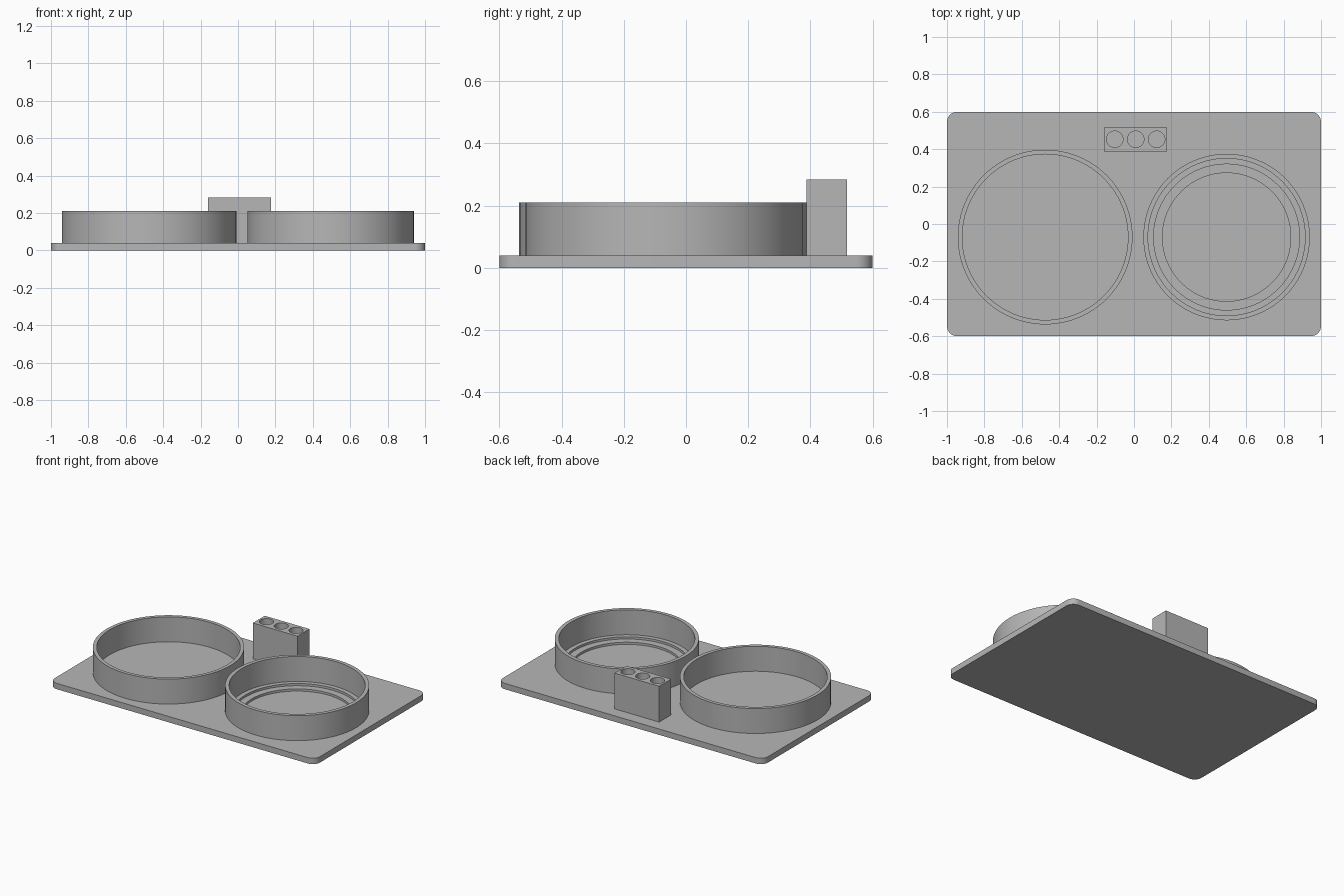
import bpy, bmesh
from math import radians

cube = bpy.data.objects.get("Cube")
if cube:
    bpy.data.objects.remove(cube, do_unlink=True)

grey = bpy.data.materials.new("plain grey")
grey.use_nodes = True
colour = (0.47, 0.47, 0.47, 1)
grey.diffuse_color = colour
grey.node_tree.nodes["Principled BSDF"].inputs["Base Color"].default_value = colour


def activate(obj):
    bpy.ops.object.select_all(action='DESELECT')
    obj.select_set(True)
    bpy.context.view_layer.objects.active = obj


def box(name, x, y, z):
    """Box from three (low, high) ranges."""
    centre = [(a + b) / 2 for a, b in (x, y, z)]
    bpy.ops.mesh.primitive_cube_add(size=1, location=centre)
    obj = bpy.context.object
    obj.name = name
    obj.scale = [b - a for a, b in (x, y, z)]
    bpy.ops.object.transform_apply(location=False, rotation=False, scale=True)
    obj.data.materials.append(grey)
    return obj


def cylinder(name, x, y, radius, low, high, sides=96):
    bpy.ops.mesh.primitive_cylinder_add(vertices=sides, radius=radius, depth=high - low,
                                        location=(x, y, (low + high) / 2))
    obj = bpy.context.object
    obj.name = name
    obj.data.materials.append(grey)
    return obj


def cut(obj, cutter):
    """Subtract the cutter and discard it."""
    cutter.hide_render = True
    mod = obj.modifiers.new("cut", 'BOOLEAN')
    mod.operation = 'DIFFERENCE'
    mod.solver = 'EXACT'
    mod.object = cutter
    activate(obj)
    bpy.ops.object.modifier_apply(modifier=mod.name)
    bpy.data.objects.remove(cutter, do_unlink=True)


def smooth(obj):
    activate(obj)
    bpy.ops.object.shade_smooth_by_angle(angle=radians(30))


PLATE_TOP, RING_TOP, RING_Y = 0.04, 0.21, -0.07

# Base plate with rounded vertical corners
plate = box("base_plate", (-1, 1), (-0.6, 0.6), (0, PLATE_TOP))
bm = bmesh.new()
bm.from_mesh(plate.data)
uprights = [e for e in bm.edges if abs(e.verts[0].co.z - e.verts[1].co.z) > 0.01]
bmesh.ops.bevel(bm, geom=uprights, offset=0.055, segments=8, profile=0.5, affect='EDGES')
bm.to_mesh(plate.data)
bm.free()

# Stepped recess in the plate under the left ring
for radius, floor in ((0.39, 0.025), (0.343, 0.01)):
    cut(plate, cylinder("recess_cutter", 0.495, RING_Y, radius, floor, 0.1))
smooth(plate)

# Two open round holders
for name, x, outer, inner in (("right_ring", -0.475, 0.467, 0.443),
                              ("left_ring", 0.495, 0.445, 0.42)):
    ring = cylinder(name, x, RING_Y, outer, 0.03, RING_TOP)
    cut(ring, cylinder("ring_cutter", x, RING_Y, inner, -0.1, 0.4))
    smooth(ring)

# Small block with three round sockets
block = box("socket_block", (-0.16, 0.177), (0.388, 0.517), (0.03, 0.284))
for i in (-1, 0, 1):
    cut(block, cylinder("socket_cutter", 0.009 + i * 0.112, 0.453, 0.044, 0.08, 0.4, 48))
smooth(block)
